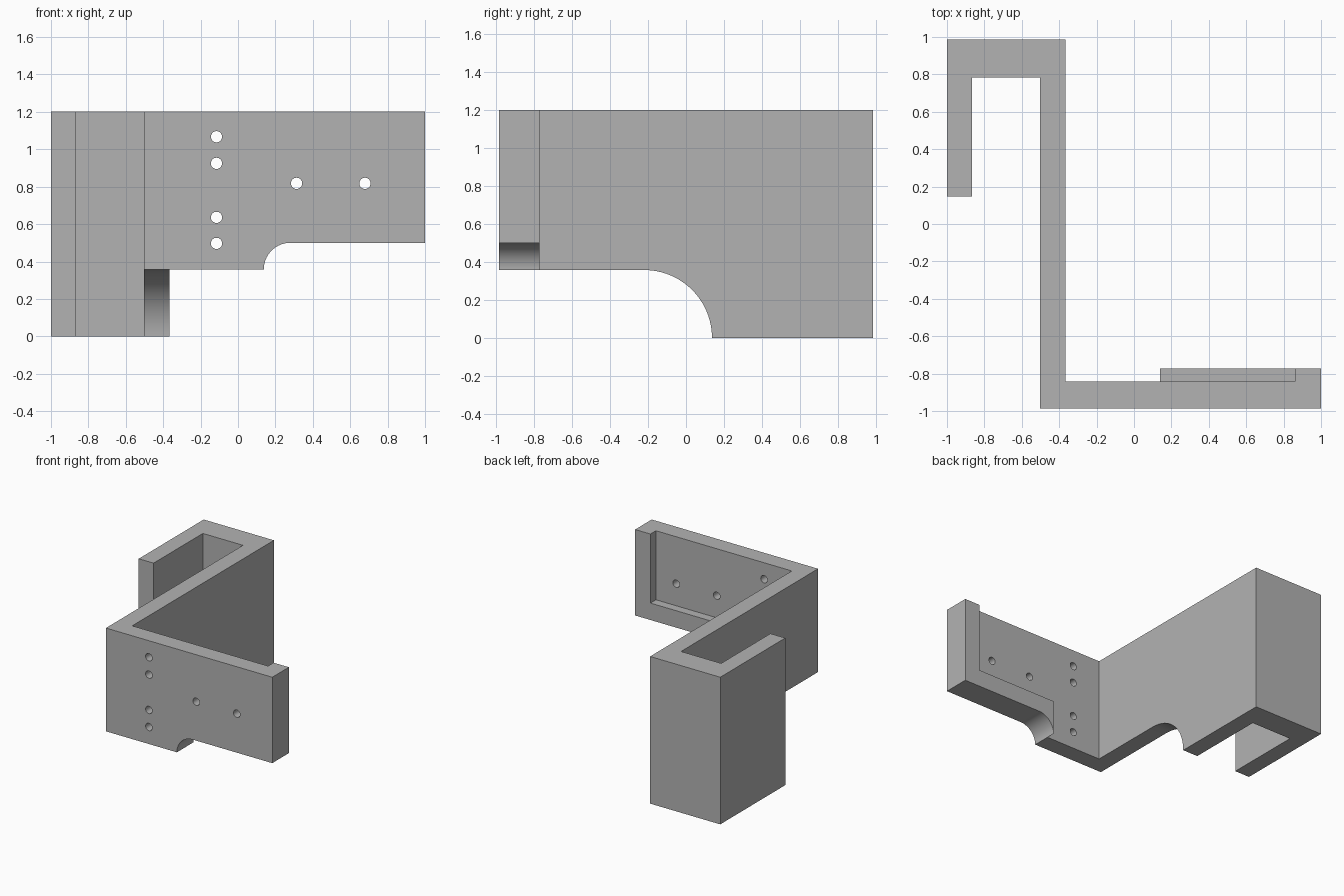
import bpy
import bmesh
from math import sin, cos, pi
from mathutils import Vector

cube = bpy.data.objects.get("Cube")
if cube:
    bpy.data.objects.remove(cube, do_unlink=True)

grey = bpy.data.materials.new("plain grey")
grey.use_nodes = True
colour = (0.45, 0.45, 0.45, 1)
grey.diffuse_color = colour
grey.node_tree.nodes["Principled BSDF"].inputs["Base Color"].default_value = colour

TOP, HALF = 1.202, 0.986           # height, half depth
LOW, RAISED = 0.358, 0.5           # underside levels of wall and plate
PLATE_BACK, LIP_BACK = -0.843, -0.772
WALL_OUT, WALL_IN = -0.503, -0.366
LIP = 0.138


def arc(cx, cy, r, start, end, steps=24):
    angles = [start + (end - start) * i / steps for i in range(steps + 1)]
    return [(cx + r * cos(a), cy + r * sin(a)) for a in angles]


def extrude(name, profile, axis, lo, hi):
    """Extrude a 2D profile from lo to hi along axis 0, 1 or 2."""
    bm = bmesh.new()
    verts = []
    for p in profile:
        co = list(p)
        co.insert(axis, lo)
        verts.append(bm.verts.new(co))
    face = bm.faces.new(verts)
    moved = bmesh.ops.extrude_face_region(bm, geom=[face])["geom"]
    shift = Vector((0, 0, 0))
    shift[axis] = hi - lo
    bmesh.ops.translate(bm, vec=shift, verts=[v for v in moved if isinstance(v, bmesh.types.BMVert)])
    bmesh.ops.recalc_face_normals(bm, faces=bm.faces)
    mesh = bpy.data.meshes.new(name)
    bm.to_mesh(mesh)
    bm.free()
    mesh.materials.append(grey)
    obj = bpy.data.objects.new(name, mesh)
    bpy.context.collection.objects.link(obj)
    return obj


# Folded bracket seen from above: plate, side wall, back block and hook
bracket = extrude("folded_bracket", [
    (WALL_OUT, -HALF), (1, -HALF), (1, LIP_BACK), (LIP, LIP_BACK),
    (LIP, PLATE_BACK), (WALL_IN, PLATE_BACK), (WALL_IN, HALF), (-1, HALF),
    (-1, 0.147), (-0.866, 0.147), (-0.866, 0.783), (WALL_OUT, 0.783)], 2, 0, TOP)

# Underside of the side wall, with its large rounded end
cutters = [extrude("wall_cutter", [(-1.2, -0.1), (-1.2, LOW)]
                   + arc(-0.221, 0, LOW, pi / 2, 0) + [(0.137, -0.1)], 0, -0.6, -0.3)]

# Underside of the front plate, with its small rounded step
cutters.append(extrude("plate_cutter", [(-0.45, -0.1), (-0.45, LOW)]
                       + arc(LIP + RAISED - LOW, LOW, RAISED - LOW, pi, pi / 2)
                       + [(1.2, RAISED), (1.2, -0.1)], 1, -1.2, -0.5))

# Recess behind the plate that leaves a raised lip below and at the end
cutters.append(extrude("recess_cutter", [
    (0.1, RAISED + LIP), (0.862, RAISED + LIP), (0.862, 1.4), (0.1, 1.4)],
    1, PLATE_BACK, -0.6))

# Screw holes through the plate
holes = [(-0.115, z) for z in (0.497, 0.636, 0.925, 1.067)] + [(0.313, 0.818), (0.679, 0.818)]
for x, z in holes:
    cutters.append(extrude("hole_cutter", arc(x, z, 0.03, 0, 2 * pi, 32)[:-1], 1, -1.2, -0.6))

bpy.ops.object.select_all(action='DESELECT')
bpy.context.view_layer.objects.active = bracket
bracket.select_set(True)
for cutter in cutters:
    cutter.hide_render = True
    mod = bracket.modifiers.new("cut", 'BOOLEAN')
    mod.operation = 'DIFFERENCE'
    mod.solver = 'EXACT'
    mod.object = cutter
    bpy.ops.object.modifier_apply(modifier=mod.name)
    bpy.data.objects.remove(cutter, do_unlink=True)

bpy.ops.object.shade_smooth_by_angle(angle=pi / 6)
